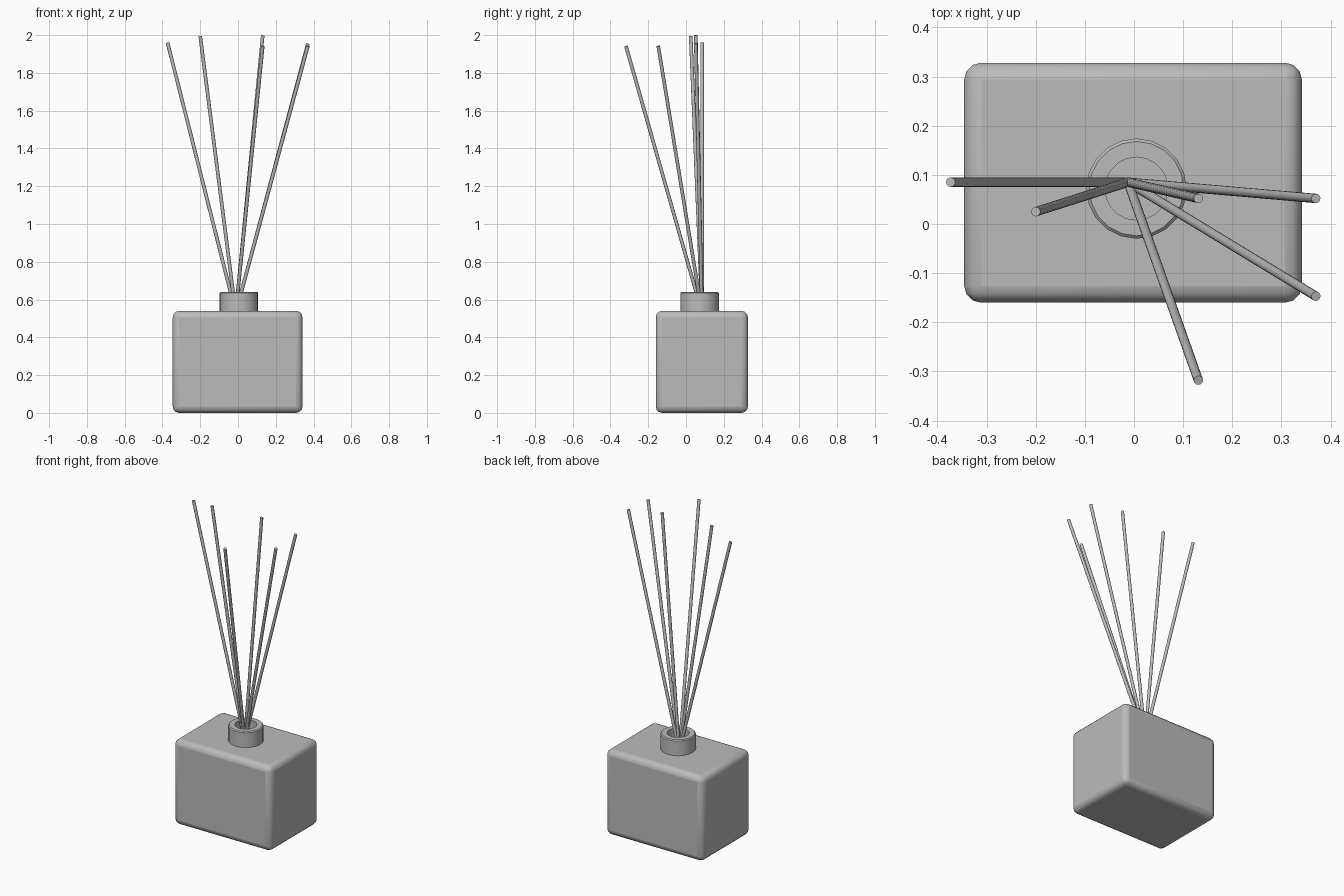
import bpy, bmesh, math
from mathutils import Vector

cube = bpy.data.objects.get("Cube")
if cube:
    bpy.data.objects.remove(cube, do_unlink=True)

grey = bpy.data.materials.new("plain grey")
grey.use_nodes = True
colour = (0.5, 0.5, 0.5, 1)
grey.diffuse_color = colour
grey.node_tree.nodes["Principled BSDF"].inputs["Base Color"].default_value = colour


def finish(obj, name, angle=40):
    obj.name = name
    obj.data.materials.append(grey)
    bpy.ops.object.shade_smooth_by_angle(angle=math.radians(angle))
    return obj


# Bottle: rounded box
bpy.ops.mesh.primitive_cube_add(size=1, location=(-0.002, 0.084, 0.27))
bottle = bpy.context.object
bottle.scale = (0.687, 0.488, 0.54)
bpy.ops.object.transform_apply(location=False, rotation=False, scale=True)
bevel = bottle.modifiers.new("rounded edges", "BEVEL")
bevel.width = 0.034
bevel.segments = 3
finish(bottle, "bottle")
bpy.ops.object.modifier_apply(modifier=bevel.name)
bpy.ops.object.shade_smooth_by_angle(angle=math.radians(40))

# Collar: a ring profile spun around the vertical axis
bm = bmesh.new()
profile = [(0.064, 0.54), (0.102, 0.54), (0.102, 0.634),
           (0.096, 0.64), (0.064, 0.64)]
ring = [bm.verts.new((r, 0, z)) for r, z in profile]
edges = [bm.edges.new((ring[i], ring[(i + 1) % len(ring)])) for i in range(len(ring))]
bmesh.ops.spin(bm, geom=ring + edges, cent=(0, 0, 0), axis=(0, 0, 1),
               angle=math.tau, steps=20, use_merge=True)
bmesh.ops.remove_doubles(bm, verts=bm.verts, dist=0.0005)
bmesh.ops.recalc_face_normals(bm, faces=bm.faces)
mesh = bpy.data.meshes.new("collar")
bm.to_mesh(mesh)
bm.free()
collar = bpy.data.objects.new("collar", mesh)
collar.location = (0.005, 0.072, 0)
bpy.context.collection.objects.link(collar)
bpy.ops.object.select_all(action="DESELECT")
collar.select_set(True)
bpy.context.view_layer.objects.active = collar
finish(collar, "collar")

# Reeds: thin rods fanning out of the collar
base = Vector((-0.012, 0.085, 0.53))
tips = [(-0.373, 0.085, 1.96), (-0.20, 0.025, 1.995), (0.131, 0.052, 1.999),
        (0.37, 0.052, 1.955), (0.37, -0.147, 1.942), (0.131, -0.318, 1.942)]
for number, tip in enumerate(tips, 1):
    span = Vector(tip) - base
    bpy.ops.mesh.primitive_cylinder_add(vertices=16, radius=0.0095, depth=span.length,
                                        location=base + span / 2,
                                        rotation=span.to_track_quat("Z", "Y").to_euler())
    finish(bpy.context.object, f"reed_{number}")
